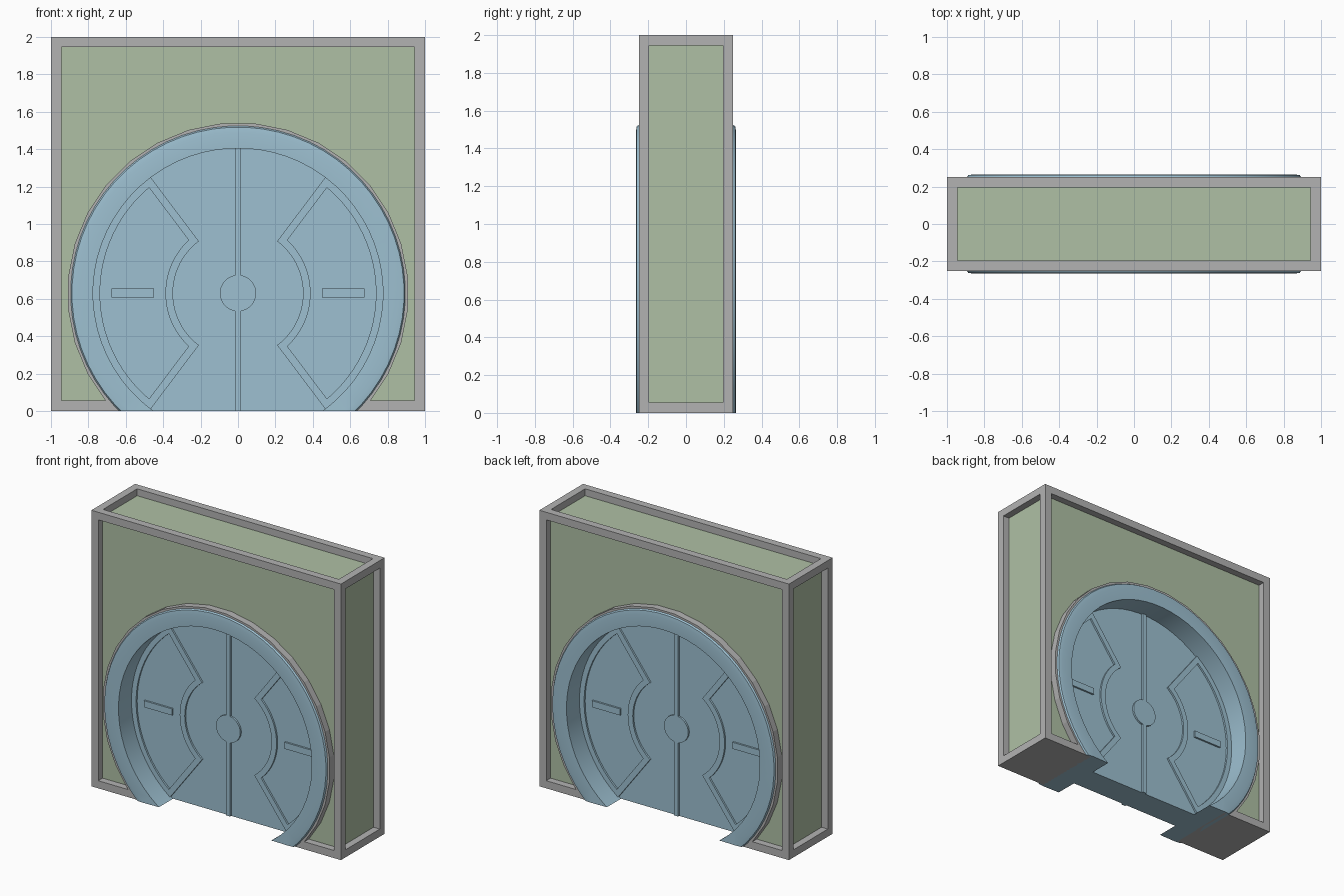
import bpy, bmesh, math
from mathutils import Vector

if "Cube" in bpy.data.objects:
    bpy.data.objects.remove(bpy.data.objects["Cube"])

CZ = 0.63  # height of the round door's centre


def material(name, rgb):
    m = bpy.data.materials.new(name)
    m.diffuse_color = (*rgb, 1)
    m.use_nodes = True
    m.node_tree.nodes["Principled BSDF"].inputs["Base Color"].default_value = m.diffuse_color
    return m


GREY = material("frame grey", (0.45, 0.45, 0.45))
GREEN = material("panel green", (0.43, 0.53, 0.375))
BLUE = material("door blue", (0.34, 0.53, 0.64))


def finish(name, bm, mat, mirror="", smooth=False, clip=False):
    if clip:  # trim everything below the floor and cap the cut
        cut = bmesh.ops.bisect_plane(bm, geom=bm.verts[:] + bm.edges[:] + bm.faces[:],
                                     plane_co=(0, 0, 0), plane_no=(0, 0, -1),
                                     clear_outer=True)["geom_cut"]
        edges = [e for e in cut if isinstance(e, bmesh.types.BMEdge)]
        bmesh.ops.holes_fill(bm, edges=edges, sides=0)
    bmesh.ops.recalc_face_normals(bm, faces=bm.faces[:])
    me = bpy.data.meshes.new(name)
    bm.to_mesh(me)
    bm.free()
    me.materials.append(mat)
    ob = bpy.data.objects.new(name, me)
    bpy.context.collection.objects.link(ob)
    if mirror:
        mod = ob.modifiers.new("mirror", "MIRROR")
        mod.use_axis = ("x" in mirror, "y" in mirror, False)
        mod.use_mirror_merge = False
    if smooth:
        bpy.ops.object.select_all(action="DESELECT")
        bpy.context.view_layer.objects.active = ob
        ob.select_set(True)
        bpy.ops.object.shade_smooth_by_angle(angle=math.radians(30))
    return ob


def box(name, x, y, z, mat, mirror=""):
    bm = bmesh.new()
    bmesh.ops.create_cube(bm, size=1)
    for v in bm.verts:
        v.co = Vector(((x[0] + x[1]) / 2 + v.co.x * (x[1] - x[0]),
                       (y[0] + y[1]) / 2 + v.co.y * (y[1] - y[0]),
                       (z[0] + z[1]) / 2 + v.co.z * (z[1] - z[0])))
    return finish(name, bm, mat, mirror)


def prism(name, outline, y0, y1, mat, mirror="", clip=False):
    bm = bmesh.new()
    a = [bm.verts.new((x, y0, z)) for x, z in outline]
    b = [bm.verts.new((x, y1, z)) for x, z in outline]
    bm.faces.new(a)
    bm.faces.new(b[::-1])
    n = len(a)
    for i in range(n):
        j = (i + 1) % n
        bm.faces.new((a[i], b[i], b[j], a[j]))
    return finish(name, bm, mat, mirror, clip=clip)


def grid_loop(name, loops, mat, mirror="", smooth=False, clip=False):
    """Skin a closed sequence of closed loops (a ring-like solid)."""
    bm = bmesh.new()
    vs = [[bm.verts.new(p) for p in loop] for loop in loops]
    n, m = len(vs), len(vs[0])
    for i in range(n):
        k = (i + 1) % n
        for j in range(m):
            l = (j + 1) % m
            bm.faces.new((vs[i][j], vs[k][j], vs[k][l], vs[i][l]))
    return finish(name, bm, mat, mirror, smooth, clip)


def polar(r, a):
    return r * math.cos(a), CZ + r * math.sin(a)


def ring(name, profile, sides, mat, smooth):
    loops = []
    for i in range(sides):
        a = 2 * math.pi * (i + 0.5) / sides
        loops.append([(polar(r, a)[0], y, polar(r, a)[1]) for r, y in profile])
    return grid_loop(name, loops, mat, smooth=smooth, clip=True)


def circle(r, sides):
    return [polar(r, 2 * math.pi * (i + 0.5) / sides) for i in range(sides)]


# Outer frame
W, IN, IY = 0.055, 0.945, 0.195
box("corner_post", (IN, 1), (-0.25, -IY), (W, 2 - W), GREY, "xy")
box("long_top_rail", (-1, 1), (-0.25, -IY), (2 - W, 2), GREY, "y")
box("short_top_rail", (IN, 1), (-IY, IY), (2 - W, 2), GREY, "x")
box("base_block", (0.6, 1), (-0.25, 0.25), (0, W), GREY, "x")

# Recessed wall panels, one body with an arched opening
low = math.asin((0.03 - CZ) / 0.87)
arch = [polar(0.87, math.pi - low + (2 * low - math.pi) * i / 48) for i in range(49)]
prism("wall_panels", [(0.95, 0.03), (0.95, 1.95), (-0.95, 1.95), (-0.95, 0.03)] + arch,
      -0.2, 0.2, GREEN)

# Grey surround and blue door ring
ring("grey_surround", [(0.912, -0.25), (0.912, 0.25), (0.87, 0.25), (0.87, -0.25)],
     32, GREY, False)
half = [(0.895, 0.25), (0.888, 0.261), (0.86, 0.265), (0.775, 0.262)]
ring("door_ring", half + [(r, -y) for r, y in reversed(half)], 64, BLUE, True)

# Door slab with centre hub and seam strips
FACE, RAISED = -0.1, -0.113
prism("door_slab", circle(0.79, 64), FACE, -FACE, BLUE, clip=True)
prism("door_hub", circle(0.097, 32), RAISED, -0.09, BLUE, "y")
box("upper_seam", (-0.016, 0.016), (RAISED, -0.09), (CZ + 0.095, 1.41), BLUE, "y")
box("lower_seam", (-0.016, 0.016), (RAISED, -0.09), (0, CZ - 0.095), BLUE, "y")


# Raised sector-shaped trim and handle bar on each door half
def sector(r0, r1, inset, steps=24):
    pts = []
    for r, sign in ((r1, 1), (r0, -1)):
        a = math.radians(53) - math.asin(inset / r)
        pts += [polar(r, sign * a * (2 * i / steps - 1)) for i in range(steps + 1)]
    return pts


outer, inner = sector(0.348, 0.777, 0), sector(0.388, 0.738, 0.04)
loops = [[(x, y, z) for x, z in pts]
         for pts, y in ((outer, RAISED), (inner, RAISED), (inner, -0.09), (outer, -0.09))]
grid_loop("door_trim", loops, BLUE, "xy")
box("handle_bar", (0.45, 0.675), (RAISED, -0.09), (0.608, 0.655), BLUE, "xy")
